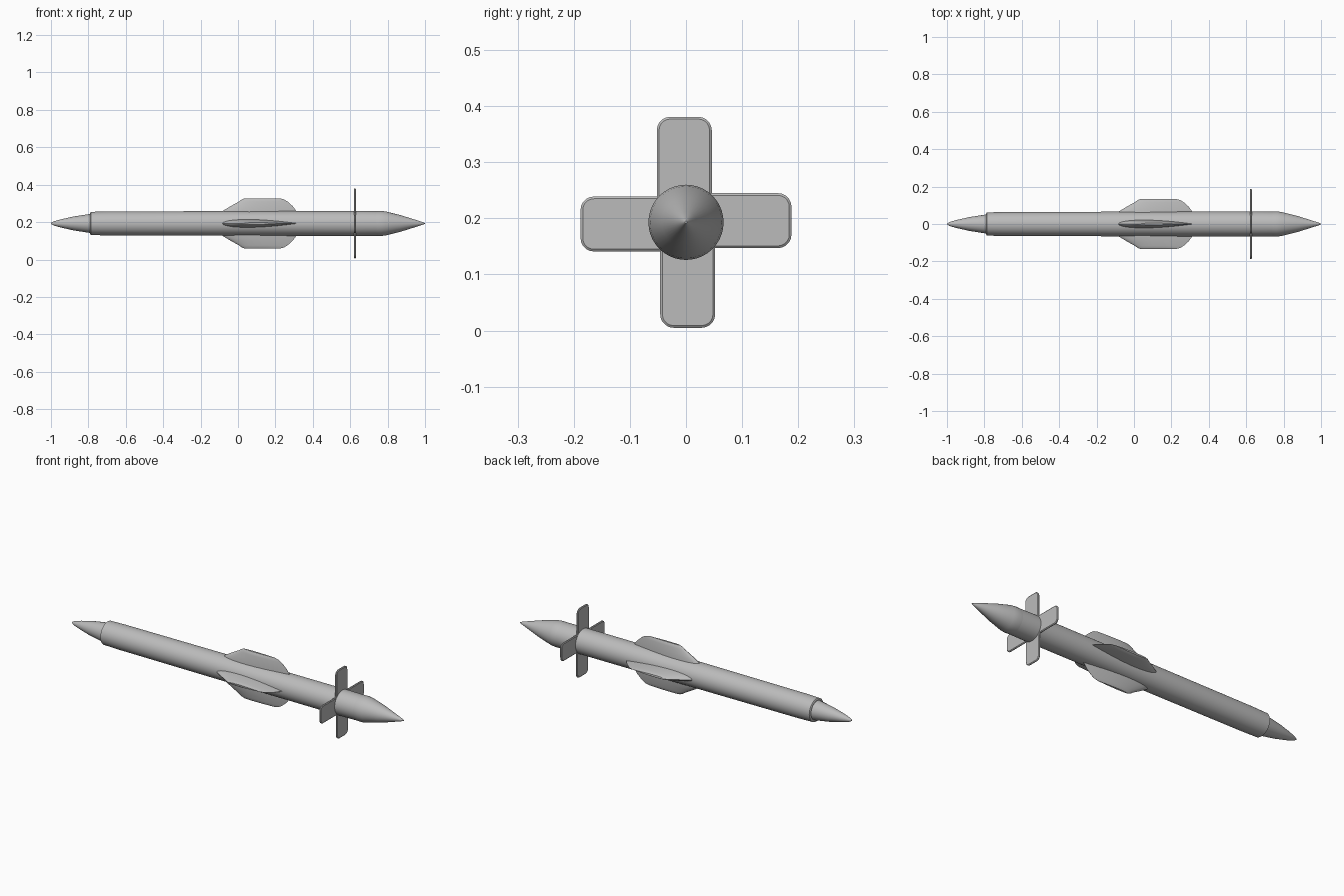
import bpy, bmesh, math
from mathutils import Matrix, Vector

cube = bpy.data.objects.get("Cube")
if cube:
    bpy.data.objects.remove(cube, do_unlink=True)

AXIS = Vector((0, 0, 0.193))

grey = bpy.data.materials.new("plain grey")
grey.use_nodes = True
grey.diffuse_color = (0.5, 0.5, 0.5, 1)
grey.node_tree.nodes["Principled BSDF"].inputs["Base Color"].default_value = (0.5, 0.5, 0.5, 1)


def finish(name, bm, angle):
    bmesh.ops.recalc_face_normals(bm, faces=bm.faces)
    mesh = bpy.data.meshes.new(name)
    bm.to_mesh(mesh)
    bm.free()
    obj = bpy.data.objects.new(name, mesh)
    bpy.context.collection.objects.link(obj)
    mesh.materials.append(grey)
    bpy.ops.object.select_all(action="DESELECT")
    obj.select_set(True)
    bpy.context.view_layer.objects.active = obj
    bpy.ops.object.shade_smooth_by_angle(angle=math.radians(angle))
    return obj


def loft(name, rings, angle=30):
    """Skin a list of closed rings and cap both ends."""
    bm = bmesh.new()
    loops = [[bm.verts.new(p) for p in ring] for ring in rings]
    n = len(loops[0])
    for a, b in zip(loops, loops[1:]):
        for i in range(n):
            j = (i + 1) % n
            bm.faces.new((a[i], a[j], b[j], b[i]))
    bm.faces.new(loops[0])
    bm.faces.new(loops[-1])
    return finish(name, bm, angle)


def lathe(name, profile, sides=40):
    turns = [2 * math.pi * i / sides for i in range(sides)]
    return loft(name, [[AXIS + Vector((x, r * math.cos(t), r * math.sin(t))) for t in turns]
                       for x, r in profile])


# Fuselage: slim tail spike, stepped tube and pointed nose
lathe("tail_cone", [(-1, 0.003), (-0.985, 0.011), (-0.95, 0.021), (-0.88, 0.037), (-0.77, 0.054)])
lathe("body_tube", [(-0.79, 0.057), (-0.787, 0.062), (-0.7, 0.064), (0, 0.066), (0.65, 0.067), (0.74, 0.066)])
lathe("nose_cone", [(0.74, 0.066), (0.765, 0.067), (0.79, 0.064), (0.87, 0.044),
                    (0.95, 0.019), (0.985, 0.008), (1, 0.002)])


# Wing: airfoil sections, blunt at the tail side and sharp at the nose side
def airfoil(start, end, half, height, steps=12):
    fracs = [(1 - math.cos(math.pi * i / steps)) / 2 for i in range(steps + 1)]
    thick = [half * (2.6 * math.sqrt(f) * (1 - f) + 0.03 * f) for f in fracs]
    upper = [Vector((start + (end - start) * f, t, height)) for f, t in zip(fracs, thick)]
    lower = [Vector((p.x, -p.y, p.z)) for p in reversed(upper[1:])]
    return upper + lower


wing_sections = [(-0.10, 0.32, 0.023, 0.03), (-0.083, 0.312, 0.021, 0.066),
                 (-0.04, 0.293, 0.017, 0.092), (0.005, 0.265, 0.012, 0.117),
                 (0.02, 0.247, 0.009, 0.128), (0.035, 0.225, 0.005, 0.134)]

# Propeller blade: rounded plate
BLADE_X, HALF_WIDTH, CORNER, TIP = 0.625, 0.049, 0.024, 0.188


def blade_outline(x, inset):
    pts = []
    for side, first in ((1, 0), (-1, 90)):
        for k in range(6):
            a = math.radians(first + 18 * k)
            r = CORNER - inset
            pts.append(Vector((x, side * (HALF_WIDTH - CORNER) + r * math.cos(a),
                               TIP - CORNER + r * math.sin(a))))
    w = HALF_WIDTH - inset
    return pts + [Vector((x, -w, 0.03)), Vector((x, w, 0.03))]


# Four wings and four blades around the axis
for i, place in enumerate(("top", "right", "bottom", "left")):
    spin = Matrix.Translation(AXIS) @ Matrix.Rotation(i * math.pi / 2, 4, "X")
    wing = loft("wing_" + place, [airfoil(*s) for s in wing_sections], 40)
    wing.data.transform(spin)
    blade = loft("blade_" + place, [blade_outline(BLADE_X + dx, inset) for dx, inset in
                                    ((-0.005, 0.004), (-0.002, 0), (0.002, 0), (0.005, 0.004))])
    blade.data.transform(spin @ Matrix.Translation((0, -0.003, 0)))
